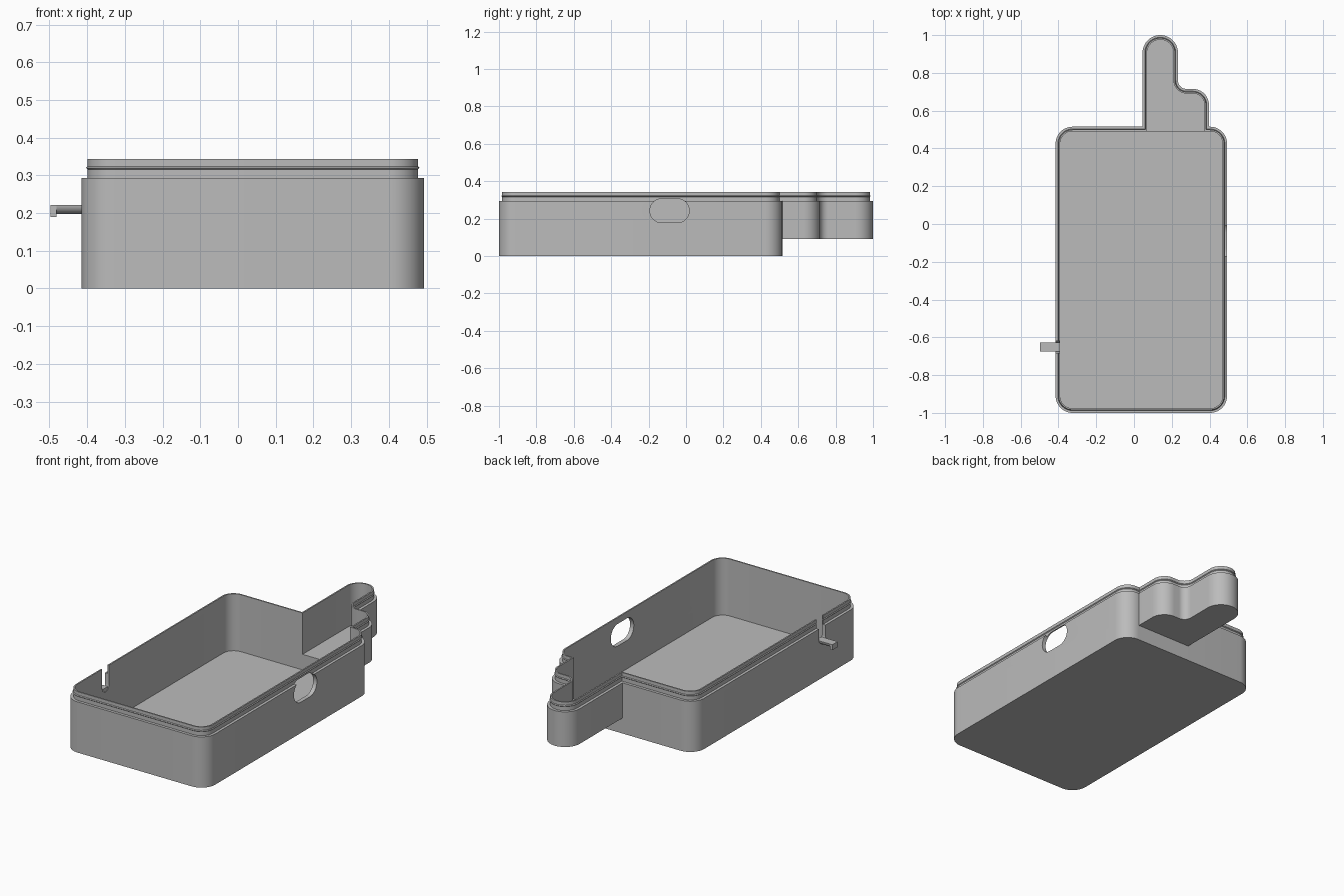
import bpy, bmesh, math

if "Cube" in bpy.data.objects:
    bpy.data.objects.remove(bpy.data.objects["Cube"], do_unlink=True)

grey = bpy.data.materials.new("plain_grey")
grey.use_nodes = True
GREY = (0.5, 0.5, 0.5, 1)
grey.diffuse_color = GREY
grey.node_tree.nodes["Principled BSDF"].inputs["Base Color"].default_value = GREY

# Case outline, counter-clockwise: corner x, y, radius
CORNERS = [(-.415, -1, .09), (.493, -1, .09), (.493, .515, .09), (.397, .515, 0),
           (.397, .715, .085), (.233, .715, .045), (.233, 1, .094), (.045, 1, .094),
           (.045, .515, 0), (-.415, .515, .09)]
WALL, SHOULDER, TOP = .024, .293, .343
NECK_BASE, FLOOR = .09, .014


def outline(corners, inset=0, steps=12):
    """Rounded right-angled outline moved inward; returns (x, y, corner index)."""
    points, n = [], len(corners)
    for i, (x, y, r) in enumerate(corners):
        px, py, _ = corners[i - 1]
        nx, ny, _ = corners[(i + 1) % n]
        ax, ay = [(d > 1e-6) - (d < -1e-6) for d in (x - px, y - py)]
        bx, by = [(d > 1e-6) - (d < -1e-6) for d in (nx - x, ny - y)]
        x, y = x - (ay + by) * inset, y + (ax + bx) * inset
        if r == 0:
            points.append((x, y, i))
            continue
        r -= inset * (ax * by - ay * bx)
        for k in range(steps + 1):
            t = math.pi / 2 * k / steps
            u, v = r * (1 - math.sin(t)), r * (1 - math.cos(t))
            points.append((x - ax * u + bx * v, y - ay * u + by * v, i))
    return points


def finish(name, bm):
    bmesh.ops.recalc_face_normals(bm, faces=bm.faces)
    mesh = bpy.data.meshes.new(name)
    bm.to_mesh(mesh)
    bm.free()
    obj = bpy.data.objects.new(name, mesh)
    bpy.context.collection.objects.link(obj)
    mesh.materials.append(grey)
    return obj


def bridge(bm, a, b):
    for i in range(len(a)):
        bm.faces.new((a[i - 1], a[i], b[i], b[i - 1]))


def prism(name, profile, x0, x1):
    """Solid with a y-z profile, running along x."""
    bm = bmesh.new()
    ends = [[bm.verts.new((x, y, z)) for y, z in profile] for x in (x0, x1)]
    bridge(bm, *ends)
    for end in ends:
        bm.faces.new(end)
    return finish(name, bm)


def smooth(obj):
    bpy.ops.object.select_all(action='DESELECT')
    obj.select_set(True)
    bpy.context.view_layer.objects.active = obj
    bpy.ops.object.shade_smooth_by_angle(angle=math.radians(30))


# Case: upper wall with shoulder, lip and snap bead, drawn as stacked rings
bm = bmesh.new()
lip = .016
section = [(0, NECK_BASE), (0, SHOULDER), (lip, SHOULDER), (lip, .316), (lip - .004, .320),
           (lip, .324), (lip, TOP), (WALL, TOP), (WALL, NECK_BASE + FLOOR)]
rings = [[bm.verts.new((x, y, z)) for x, y, _ in outline(CORNERS, d)] for d, z in section]
for lower, upper in zip(rings, rings[1:]):
    bridge(bm, lower, upper)

# Lower tray walls and floor, then the floor of the rear neck
tags = [i for _, _, i in outline(CORNERS)]
for ring, z in ((rings[0], 0), (rings[-1], FLOOR)):
    tray = [v for v, t in zip(ring, tags) if not 4 <= t <= 7]
    base = [bm.verts.new((v.co.x, v.co.y, z)) for v in tray]
    bridge(bm, tray, base)
    bm.faces.new(base)
    bm.faces.new([v for v, t in zip(ring, tags) if 3 <= t <= 8])
# The shared edge under the neck is already used by tray wall and neck floor
case = finish("case", bm)

# Cutters: oval port in the left wall, round-bottomed cable slot in the right wall
cy, cz, hw, hh = -.088, .242, .105, .064
port = prism("port_cutter", [(y, z) for y, z, _ in outline(
    [(cy - hw, cz - hh, hh - .001), (cy + hw, cz - hh, hh - .001),
     (cy + hw, cz + hh, hh - .001), (cy - hw, cz + hh, hh - .001)])], .43, .55)
sy, sr = -.651, .031
slot = prism("slot_cutter", [(y, z) for y, z, _ in outline(
    [(sy - sr, .2, sr - .001), (sy + sr, .2, sr - .001),
     (sy + sr, .4, 0), (sy - sr, .4, 0)])], -.45, -.35)
for cutter in (port, slot):
    cutter.hide_render = True
    mod = case.modifiers.new(cutter.name, 'BOOLEAN')
    mod.operation, mod.solver, mod.object = 'DIFFERENCE', 'EXACT', cutter
    bpy.context.view_layer.objects.active = case
    bpy.ops.object.modifier_apply(modifier=mod.name)
    bpy.data.objects.remove(cutter, do_unlink=True)
smooth(case)

# Cable hook: half-round arm with a small downturned tip
arm = [(sy + .024 * math.cos(math.pi * k / 16), .222 - .024 * math.sin(math.pi * k / 16))
       for k in range(17)]
smooth(prism("hook_arm", arm, -.482, -.393))
prism("hook_tip", [(sy - .024, .19), (sy + .024, .19), (sy + .024, .222), (sy - .024, .222)],
      -.497, -.481)
